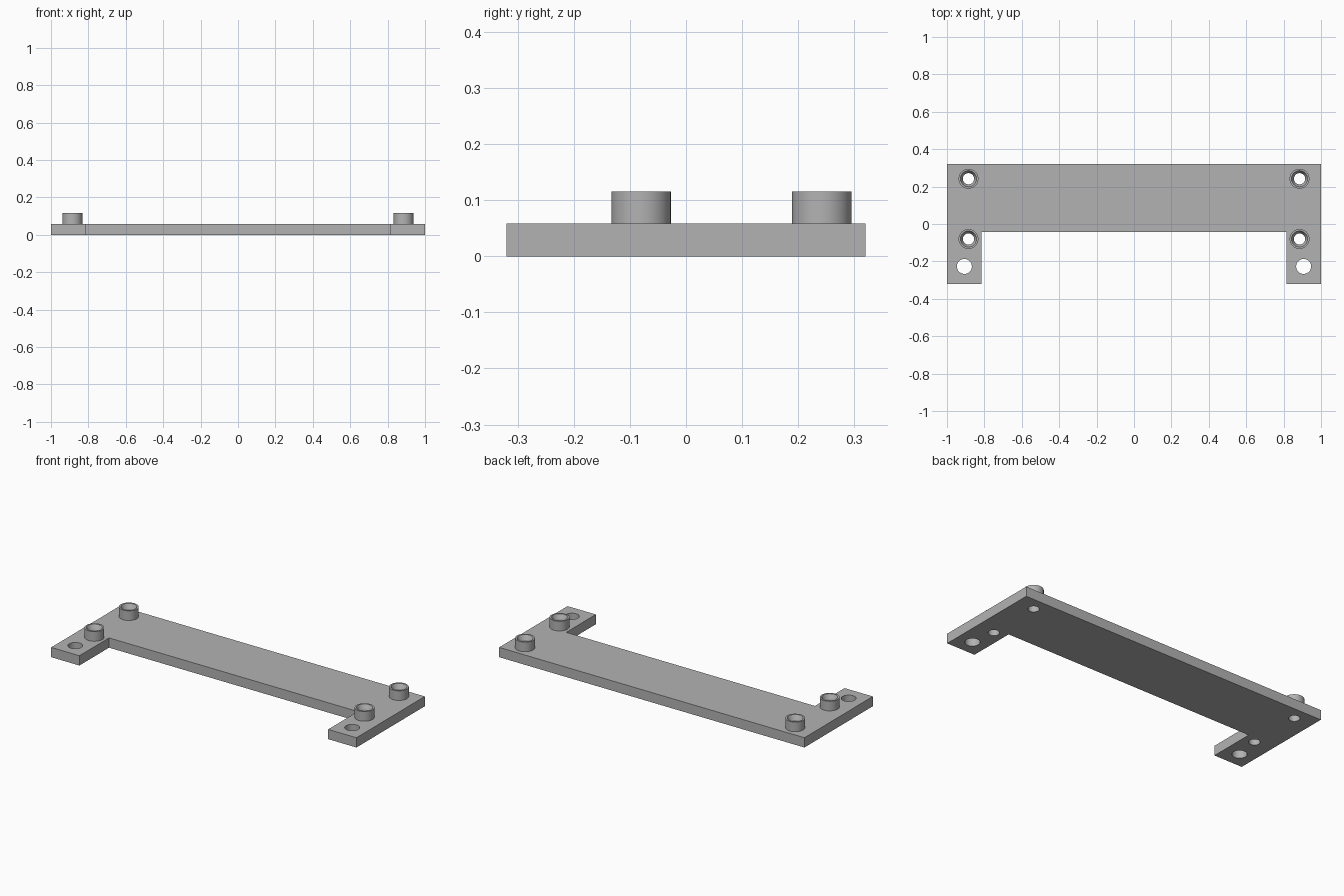
import bpy
import bmesh
from math import cos, sin, tau, radians

cube = bpy.data.objects.get("Cube")
if cube:
    bpy.data.objects.remove(cube, do_unlink=True)

THICK, TOP = 0.058, 0.115
BORE, POST, HOLE = 0.03, 0.053, 0.04
SEGMENTS = 48
POSTS = [(sx * 0.885, y) for sx in (-1, 1) for y in (-0.08, 0.242)]
MOUNTS = [(sx * 0.907, -0.227) for sx in (-1, 1)]

grey = bpy.data.materials.new("plain grey")
grey.use_nodes = True
colour = (0.45, 0.45, 0.45, 1)
grey.diffuse_color = colour
grey.node_tree.nodes["Principled BSDF"].inputs["Base Color"].default_value = colour


def circle(r, cx=0, cy=0):
    steps = [tau * i / SEGMENTS for i in range(SEGMENTS)]
    return [(cx + r * cos(a), cy + r * sin(a)) for a in steps]


def finish(obj):
    """Weld, fix normals, colour and smooth the round walls."""
    bm = bmesh.new()
    bm.from_mesh(obj.data)
    bmesh.ops.remove_doubles(bm, verts=bm.verts, dist=0.0001)
    bmesh.ops.recalc_face_normals(bm, faces=bm.faces)
    bm.to_mesh(obj.data)
    bm.free()
    obj.data.materials.clear()
    obj.data.materials.append(grey)
    bpy.ops.object.select_all(action="DESELECT")
    obj.select_set(True)
    bpy.context.view_layer.objects.active = obj
    bpy.ops.object.shade_smooth_by_angle(angle=radians(25))


# Base plate: U-shaped outline with bored holes, extruded
outline = [(-1, -0.32), (-0.815, -0.32), (-0.815, -0.043), (0.815, -0.043),
           (0.815, -0.32), (1, -0.32), (1, 0.32), (-1, 0.32)]
loops = [outline] + [circle(BORE, *p) for p in POSTS] + [circle(HOLE, *p) for p in MOUNTS]
curve = bpy.data.curves.new("base_plate", "CURVE")
curve.dimensions = "2D"
curve.fill_mode = "BOTH"
curve.extrude = THICK / 2
for loop in loops:
    spline = curve.splines.new("POLY")
    spline.points.add(len(loop) - 1)
    for point, (x, y) in zip(spline.points, loop):
        point.co = (x, y, 0, 1)
    spline.use_cyclic_u = True
plate = bpy.data.objects.new("base_plate", curve)
plate.location.z = THICK / 2
bpy.context.collection.objects.link(plate)
plate.select_set(True)
bpy.context.view_layer.objects.active = plate
bpy.ops.object.convert(target="MESH")
finish(bpy.context.view_layer.objects.active)

# Standoffs: hollow posts with a countersunk rim
profile = [(POST, THICK), (POST, TOP), (0.043, TOP), (BORE, 0.088), (BORE, THICK)]
for (x, y) in POSTS:
    bm = bmesh.new()
    rings = [[bm.verts.new((px, py, z)) for px, py in circle(r)] for r, z in profile]
    for lower, upper in zip(rings, rings[1:]):
        for i in range(SEGMENTS):
            j = (i + 1) % SEGMENTS
            bm.faces.new((lower[i], lower[j], upper[j], upper[i]))
    name = ("back" if y > 0 else "front") + ("_left" if x > 0 else "_right") + "_standoff"
    mesh = bpy.data.meshes.new(name)
    bm.to_mesh(mesh)
    bm.free()
    post = bpy.data.objects.new(name, mesh)
    post.location = (x, y, 0)
    bpy.context.collection.objects.link(post)
    finish(post)
